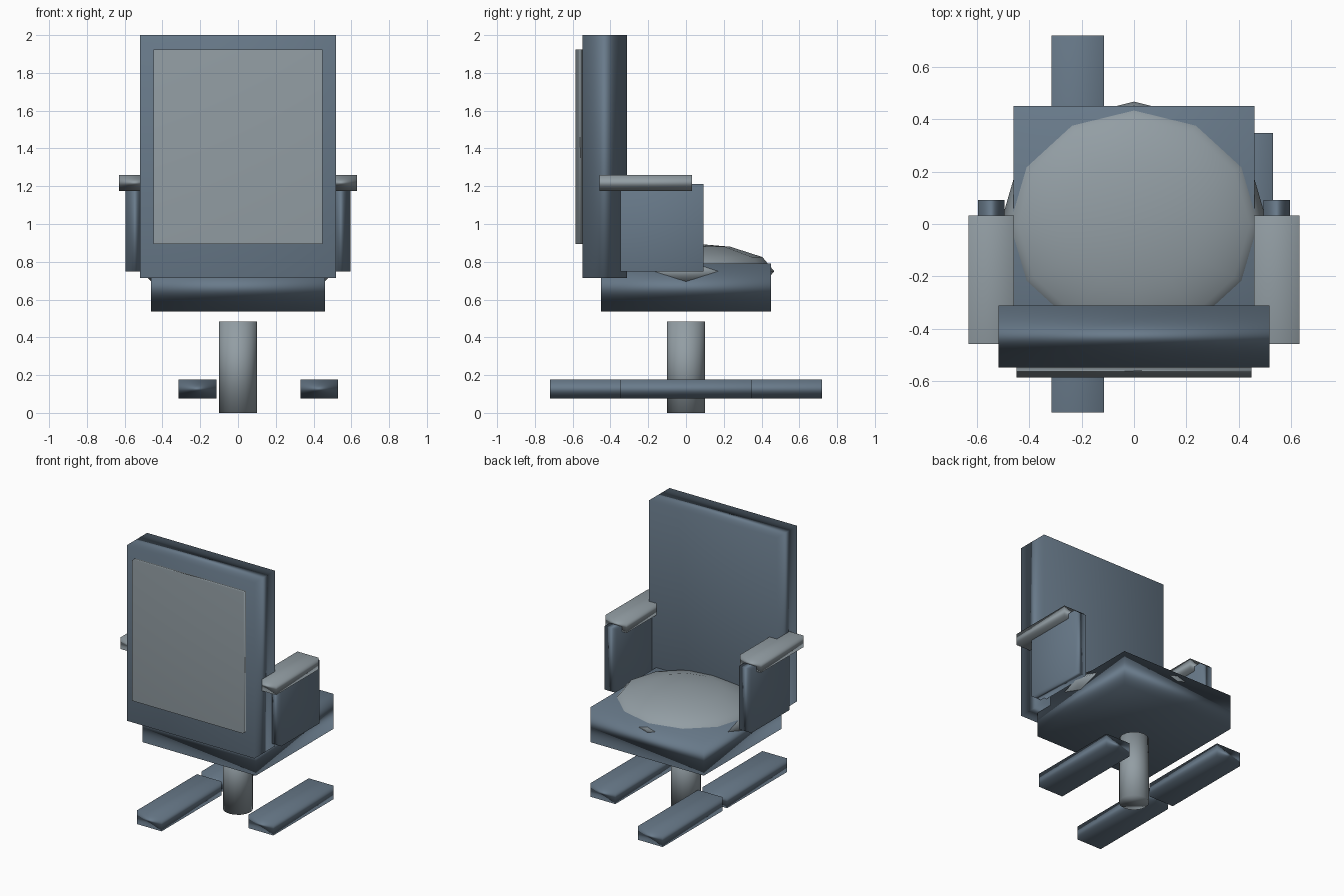
import bpy
from math import cos, sin, radians

cube = bpy.data.objects.get("Cube")
if cube:
    bpy.data.objects.remove(cube, do_unlink=True)


def material(name, rgb):
    m = bpy.data.materials.new(name)
    m.use_nodes = True
    m.diffuse_color = (*rgb, 1)
    m.node_tree.nodes["Principled BSDF"].inputs["Base Color"].default_value = (*rgb, 1)
    return m


slate = material("slate_blue", (0.14, 0.195, 0.255))
grey = material("pale_grey", (0.29, 0.34, 0.37))


def finish(name, mat):
    ob = bpy.context.object
    ob.name = name
    ob.data.materials.append(mat)
    bpy.ops.object.shade_smooth()
    return ob


def box(name, mat, centre, size):
    bpy.ops.mesh.primitive_cube_add(size=1, location=centre)
    bpy.context.object.scale = size
    return finish(name, mat)


# Seat block with a flattened round cushion sunk into it
box("seat", slate, (0, 0, 0.663), (0.92, 0.9, 0.255))
bpy.ops.mesh.primitive_uv_sphere_add(segments=12, ring_count=6, radius=1, location=(0, 0, 0.75))
bpy.context.object.scale = (0.51, 0.467, 0.15)
finish("seat_cushion", grey)

# Backrest and the panel on its rear
box("backrest", slate, (0, -0.43, 1.357), (1.035, 0.236, 1.286))
box("back_panel", grey, (0, -0.56, 1.408), (0.896, 0.05, 1.03))

# Arms
for side, s in (("left", 1), ("right", -1)):
    box(side + "_arm_support", slate, (s * 0.545, -0.128, 0.98), (0.1, 0.44, 0.465))
    box(side + "_arm_pad", grey, (s * 0.545, -0.213, 1.218), (0.172, 0.492, 0.085))

# Central post
bpy.ops.mesh.primitive_cylinder_add(vertices=16, radius=0.1, depth=0.484, location=(0, 0, 0.242))
finish("post", grey)

# Three parallel base bars spaced around the post
for i in range(3):
    a = radians(120 * i)
    box(f"base_bar_{i + 1}", slate, (0.43 * cos(a), 0.43 * sin(a), 0.127), (0.2, 0.695, 0.1))
